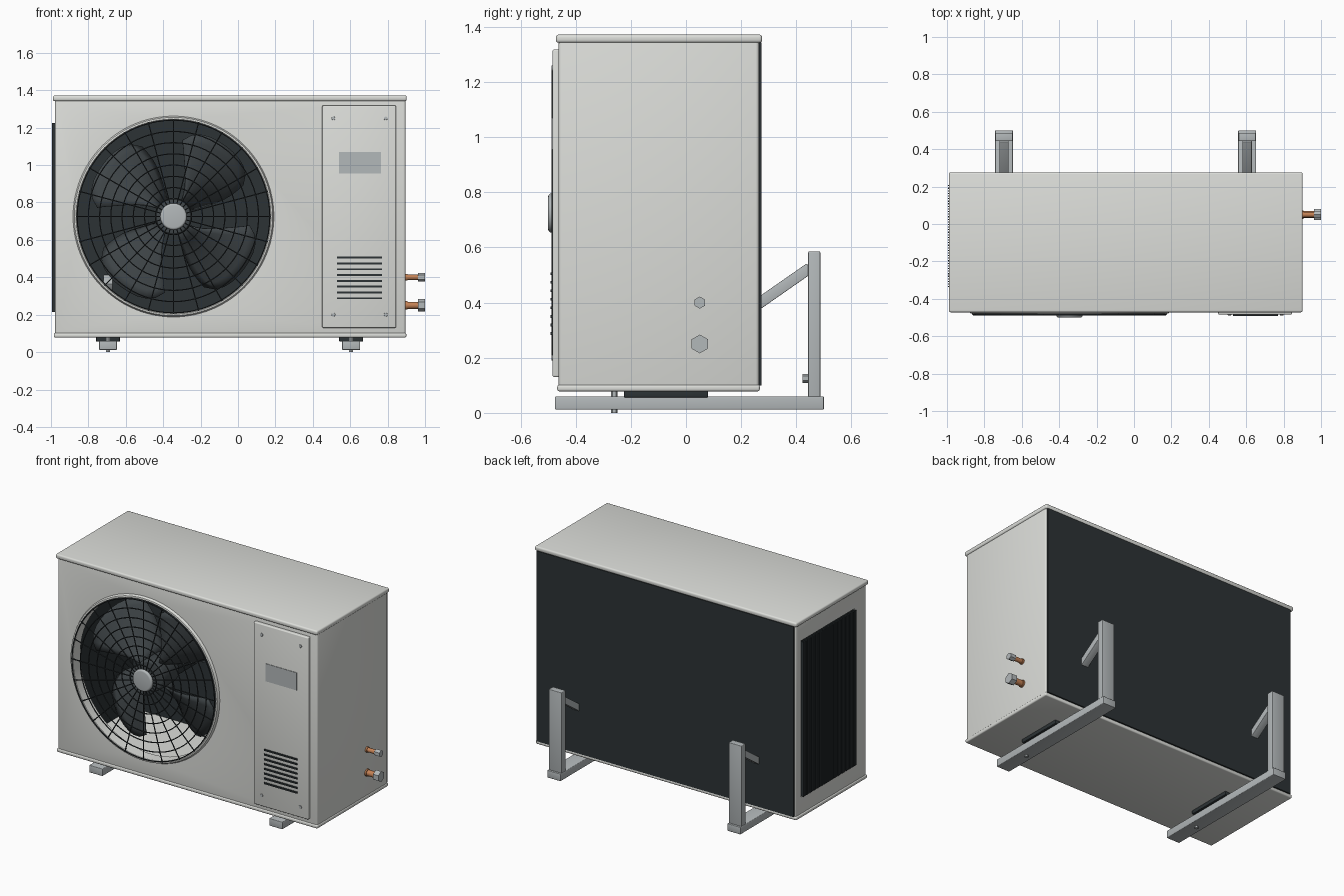
import bpy, bmesh, math
from mathutils import Matrix, Vector

if "Cube" in bpy.data.objects:
    bpy.data.objects.remove(bpy.data.objects["Cube"])

def mat(name, rgb):
    m = bpy.data.materials.new(name)
    m.diffuse_color = (*rgb, 1)
    m.use_nodes = True
    m.node_tree.nodes["Principled BSDF"].inputs["Base Color"].default_value = m.diffuse_color
    return m

PAINT = mat("paint", (0.72, 0.73, 0.70))
DARK = mat("dark", (0.025, 0.032, 0.035))
FAN = mat("fan_plastic", (0.05, 0.06, 0.065))
STEEL = mat("steel", (0.45, 0.48, 0.49))
COPPER = mat("copper", (0.55, 0.22, 0.09))
FX, FZ = -0.345, 0.725          # fan axis

def finish(name, bm, m):
    bmesh.ops.recalc_face_normals(bm, faces=bm.faces)
    me = bpy.data.meshes.new(name)
    bm.to_mesh(me)
    bm.free()
    o = bpy.data.objects.new(name, me)
    bpy.context.collection.objects.link(o)
    me.materials.append(m)
    return o

def add_box(bm, lo, hi):
    lo, hi = Vector(lo), Vector(hi)
    M = Matrix.Translation((lo + hi) / 2) @ Matrix.Diagonal((*(hi - lo), 1))
    bmesh.ops.create_cube(bm, size=1, matrix=M)

def box(name, lo, hi, m, bevel=0.0):
    bm = bmesh.new()
    add_box(bm, lo, hi)
    if bevel:
        bmesh.ops.bevel(bm, geom=bm.edges[:], offset=bevel, segments=3, profile=0.5, affect='EDGES')
    return finish(name, bm, m)

def cyl(name, a, b, r, m, n=32, bevel=0.0):
    a, b = Vector(a), Vector(b)
    d = b - a
    bm = bmesh.new()
    M = Matrix.Translation((a + b) / 2) @ d.to_track_quat('Z', 'Y').to_matrix().to_4x4()
    bmesh.ops.create_cone(bm, cap_ends=True, segments=n, radius1=r, radius2=r, depth=d.length, matrix=M)
    if bevel:
        caps = [e for e in bm.edges if any(len(f.verts) > 4 for f in e.link_faces)]
        bmesh.ops.bevel(bm, geom=caps, offset=bevel, segments=4, profile=0.5, affect='EDGES')
    return finish(name, bm, m)

def lathe(name, pts, m, n=96):
    """closed (radius, y) profile spun about the fan axis"""
    bm = bmesh.new()
    rings = []
    for i in range(n):
        a = 2 * math.pi * i / n
        rings.append([bm.verts.new((FX + r * math.cos(a), y, FZ + r * math.sin(a))) for r, y in pts])
    k = len(pts)
    for i in range(n):
        p, q = rings[i], rings[(i + 1) % n]
        for j in range(k):
            bm.faces.new((p[j], p[(j + 1) % k], q[(j + 1) % k], q[j]))
    return finish(name, bm, m)

def cut(o, cutter):
    md = o.modifiers.new("cut", 'BOOLEAN')
    md.operation, md.solver, md.object = 'DIFFERENCE', 'EXACT', cutter
    bpy.context.view_layer.objects.active = o
    bpy.ops.object.modifier_apply(modifier=md.name)
    bpy.data.objects.remove(cutter)

# sheet-metal casing: open back, round fan opening, window in the left side
case = box("casing", (-0.978, -0.462, 0.09), (0.896, 0.265, 1.355), PAINT, 0.012)
cut(case, box("cutter", (-0.963, -0.447, 0.105), (0.881, 0.4, 1.34), PAINT))
cut(case, cyl("cutter", (FX, -0.6, FZ), (FX, -0.35, FZ), 0.52, PAINT, 96))
cut(case, box("cutter", (-1.1, -0.34, 0.21), (-0.9, 0.21, 1.23), PAINT))

# lid and base pan
box("lid", (-0.99, -0.472, 1.342), (0.902, 0.276, 1.372), PAINT, 0.01)
box("base_pan", (-0.985, -0.467, 0.078), (0.9, 0.268, 0.102), PAINT, 0.008)

# heat exchanger on the back and left
box("rear_coil", (-0.968, 0.25, 0.1), (0.888, 0.274, 1.343), DARK)
box("side_coil", (-0.955, -0.36, 0.105), (-0.935, 0.25, 1.34), DARK)
bm = bmesh.new()
for i in range(40):
    y = -0.335 + i * 0.54 / 39
    add_box(bm, (-0.995, y - 0.003, 0.215), (-0.955, y + 0.003, 1.225))
finish("side_fins", bm, DARK)

# fan opening rim and short shroud
lathe("fan_rim", [(0.515, -0.40), (0.515, -0.474), (0.521, -0.48), (0.53, -0.478),
                  (0.537, -0.462), (0.522, -0.458), (0.522, -0.40)], PAINT)

# wire guard: concentric rings and spokes
cu = bpy.data.curves.new("fan_guard", 'CURVE')
cu.dimensions, cu.bevel_depth, cu.bevel_resolution = '3D', 0.0035, 1

def wire(pts, cyclic):
    s = cu.splines.new('POLY')
    s.points.add(len(pts) - 1)
    for p, c in zip(s.points, pts):
        p.co = (*c, 1)
    s.use_cyclic_u = cyclic

def polar(r, a, y):
    return (FX + r * math.cos(a), y, FZ + r * math.sin(a))

for i in range(8):
    r = 0.095 + i * 0.06
    wire([polar(r, 2 * math.pi * k / 72, -0.485) for k in range(72)], True)
for i in range(24):
    a = 2 * math.pi * i / 24
    wire([polar(0.06, a, -0.481), polar(0.522, a, -0.481)], False)
guard = bpy.data.objects.new("fan_guard", cu)
bpy.context.collection.objects.link(guard)
cu.materials.append(DARK)
bpy.context.view_layer.objects.active = guard
guard.select_set(True)
bpy.ops.object.convert(target='MESH')
cyl("guard_badge", (FX, -0.475, FZ), (FX, -0.5, FZ), 0.071, STEEL, 48, 0.012)

# fan: hub, motor and four swept blades
cyl("fan_hub", (FX, -0.42, FZ), (FX, -0.25, FZ), 0.1, FAN, 48, 0.015)
cyl("fan_motor", (FX, -0.25, FZ), (FX, 0.0, FZ), 0.08, DARK, 32)
bm = bmesh.new()
for b in range(4):
    grid = []
    for i in range(9):
        u = i / 8
        r = 0.09 + 0.38 * u
        span = 0.75 + 0.3 * math.sin(math.pi * min(u * 1.1, 1) * 0.6)
        row = []
        for j in range(11):
            t = j / 10 - 0.5
            a = math.radians(48 + 90 * b) + 0.25 * (u - 0.6) + t * span
            rr = r - 0.10 * u * (2 * t) ** 4 * 0.6
            row.append(bm.verts.new(polar(rr, a, -0.335 - t * 0.17 + 0.03 * (2 * t) ** 2)))
        grid.append(row)
    for i in range(8):
        for j in range(10):
            bm.faces.new((grid[i][j], grid[i + 1][j], grid[i + 1][j + 1], grid[i][j + 1]))
blades = finish("fan_blades", bm, FAN)
blades.modifiers.new("thick", 'SOLIDIFY').thickness = 0.008

# service panel with screws, blank plate and louvres
box("service_panel", (0.45, -0.484, 0.13), (0.845, -0.455, 1.318), PAINT, 0.006)
for x in (0.51, 0.79):
    for z in (0.2, 1.25):
        cyl("panel_screw", (x, -0.48, z), (x, -0.488, z), 0.01, STEEL, 16, 0.002)
box("rating_plate", (0.54, -0.487, 0.955), (0.765, -0.48, 1.07), STEEL)
for i in range(8):
    z = 0.288 + i * 0.031
    box("louvre", (0.53, -0.491, z - 0.005), (0.77, -0.48, z + 0.005), DARK)

# service pipes with hex nuts
for z, r, rn in ((0.40, 0.014, 0.022), (0.25, 0.019, 0.034)):
    cyl("pipe", (0.88, 0.05, z), (0.985, 0.05, z), r, COPPER, 24)
    cyl("pipe_nut", (0.962, 0.05, z), (1.0, 0.05, z), rn, STEEL, 6)
    cyl("pipe_collar", (0.89, 0.05, z), (0.906, 0.05, z), r + 0.004, COPPER, 24)

# wall brackets: arm, upright, brace, rubber pad, bolts
for x in (-0.695, 0.605):
    box("bracket_arm", (x - 0.048, -0.475, 0.012), (x + 0.048, 0.5, 0.06), STEEL, 0.004)
    box("bracket_upright", (x - 0.046, 0.443, 0.014), (x + 0.046, 0.487, 0.585), STEEL, 0.004)
    brace = box("bracket_brace", (-0.025, -0.155, -0.02), (0.025, 0.155, 0.02), STEEL, 0.003)
    brace.location = (x, 0.322, 0.437)
    brace.rotation_euler = (math.atan2(0.115, 0.165), 0, 0)
    box("rubber_pad", (x - 0.064, -0.225, 0.056), (x + 0.064, 0.08, 0.082), DARK, 0.004)
    cyl("pad_bolt", (x, -0.26, 0.0), (x, -0.26, 0.08), 0.012, STEEL, 6)
    cyl("upright_bolt", (x, 0.422, 0.125), (x, 0.45, 0.125), 0.016, STEEL, 6)

# smooth shading with sharp edges kept
for o in bpy.context.scene.objects:
    o.select_set(o.type == 'MESH')
bpy.context.view_layer.objects.active = case
bpy.ops.object.shade_smooth_by_angle(angle=math.radians(30))
